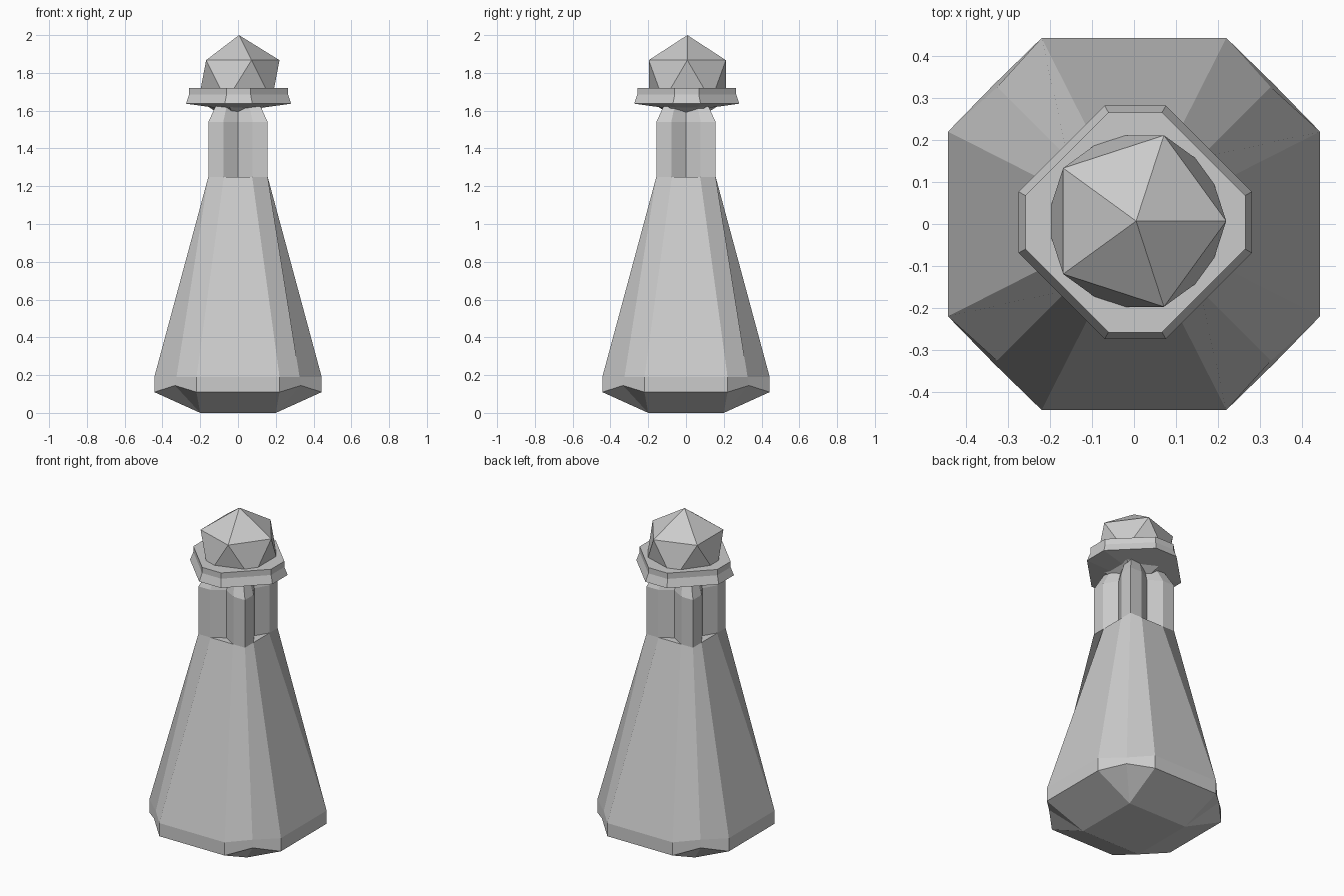
import bpy
import bmesh
from mathutils import Matrix, Vector

cube = bpy.data.objects.get("Cube")
if cube:
    bpy.data.objects.remove(cube, do_unlink=True)

grey = bpy.data.materials.new("plain_grey")
grey.use_nodes = True
grey.diffuse_color = (0.6, 0.6, 0.6, 1)
grey.node_tree.nodes["Principled BSDF"].inputs["Base Color"].default_value = (0.6, 0.6, 0.6, 1)


def loft(name, quarter_rings, offset=(0, 0, 0)):
    """Turn each quarter ring four times about z and skin the closed rings."""
    bm = bmesh.new()
    rings = []
    for quarter in quarter_rings:
        rings.append([bm.verts.new(Matrix.Rotation(q * 1.5707963, 3, 'Z') @ Vector(p))
                      for q in range(4) for p in quarter])
    n = len(rings[0])
    for low, high in zip(rings, rings[1:]):
        for i in range(n):
            j = (i + 1) % n
            bm.faces.new((low[i], low[j], high[j], high[i]))
    bm.faces.new(rings[0][::-1])
    bm.faces.new(rings[-1])
    bmesh.ops.remove_doubles(bm, verts=bm.verts, dist=0.0005)
    bmesh.ops.recalc_face_normals(bm, faces=bm.faces)
    mesh = bpy.data.meshes.new(name)
    bm.to_mesh(mesh)
    bm.free()
    mesh.materials.append(grey)
    obj = bpy.data.objects.new(name, mesh)
    obj.location = offset
    bpy.context.collection.objects.link(obj)
    return obj


def side(a, c, m, z, mz):
    """Flat side at distance a, half width c, then the corner point (m, m)."""
    return [(a, -c, z), (a, c, z), (m, m, mz)]


def fluted(a, c, d, z):
    """Square section with a V groove of depth point d in each side."""
    return [(d, 0, z), (a, c, z), (a, a, z), (c, a, z)]


# Tapered body: square foot, chamfered rim, square shoulder
loft("body", [
    side(0.2, 0.2, 0.2, 0, 0),
    side(0.443, 0.22, 0.333, 0.11, 0.145),
    side(0.443, 0.22, 0.326, 0.19, 0.19),
    side(0.157, 0.075, 0.157, 1.25, 1.25),
])

# Neck with a groove down each side and bevelled top
loft("neck", [
    fluted(0.157, 0.078, 0.11, 1.24),
    fluted(0.157, 0.078, 0.11, 1.54),
    fluted(0.118, 0.06, 0.09, 1.625),
    fluted(0.118, 0.06, 0.09, 1.66),
])

# Flared collar
loft("collar", [
    side(0.12, 0.05, 0.085, 1.615, 1.615),
    side(0.278, 0.073, 0.1755, 1.637, 1.637),
    side(0.262, 0.064, 0.163, 1.685, 1.685),
    side(0.262, 0.064, 0.163, 1.72, 1.72),
], (0.003, 0.004, 0))

# Faceted stopper
bpy.ops.mesh.primitive_ico_sphere_add(subdivisions=1, radius=0.24, location=(0.005, 0.007, 1.76))
stopper = bpy.context.object
stopper.name = "stopper"
stopper.data.materials.append(grey)
